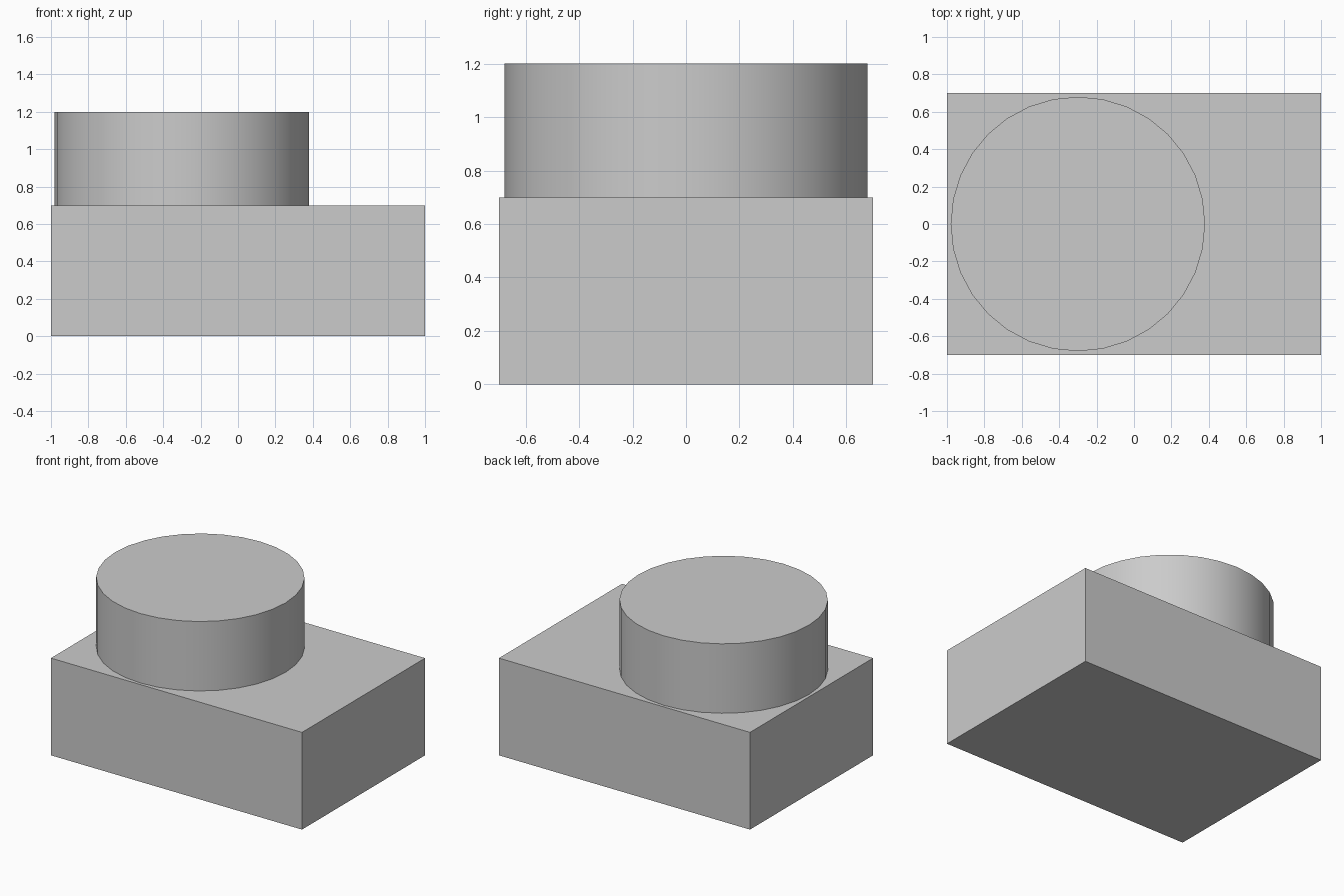
import bpy
import math

cube = bpy.data.objects.get("Cube")
if cube:
    bpy.data.objects.remove(cube, do_unlink=True)

# Single plain grey
grey = bpy.data.materials.new("light_grey")
grey.use_nodes = True
colour = (0.6, 0.6, 0.6, 1)
grey.diffuse_color = colour
for node in grey.node_tree.nodes:
    if node.type == "BSDF_PRINCIPLED":
        node.inputs["Base Color"].default_value = colour


def finish(name):
    obj = bpy.context.object
    obj.name = name
    obj.data.materials.append(grey)
    return obj


# Rectangular base block
bpy.ops.mesh.primitive_cube_add(size=1, location=(0, 0, 0.35))
base = finish("base_block")
base.scale = (2, 1.4, 0.7)
bpy.ops.object.transform_apply(location=False, rotation=False, scale=True)

# Round drum standing towards one end of the block
bpy.ops.mesh.primitive_cylinder_add(vertices=32, radius=0.68, depth=0.5,
                                    location=(-0.3, 0, 0.95))
finish("round_drum")
bpy.ops.object.shade_smooth_by_angle(angle=math.radians(30))
